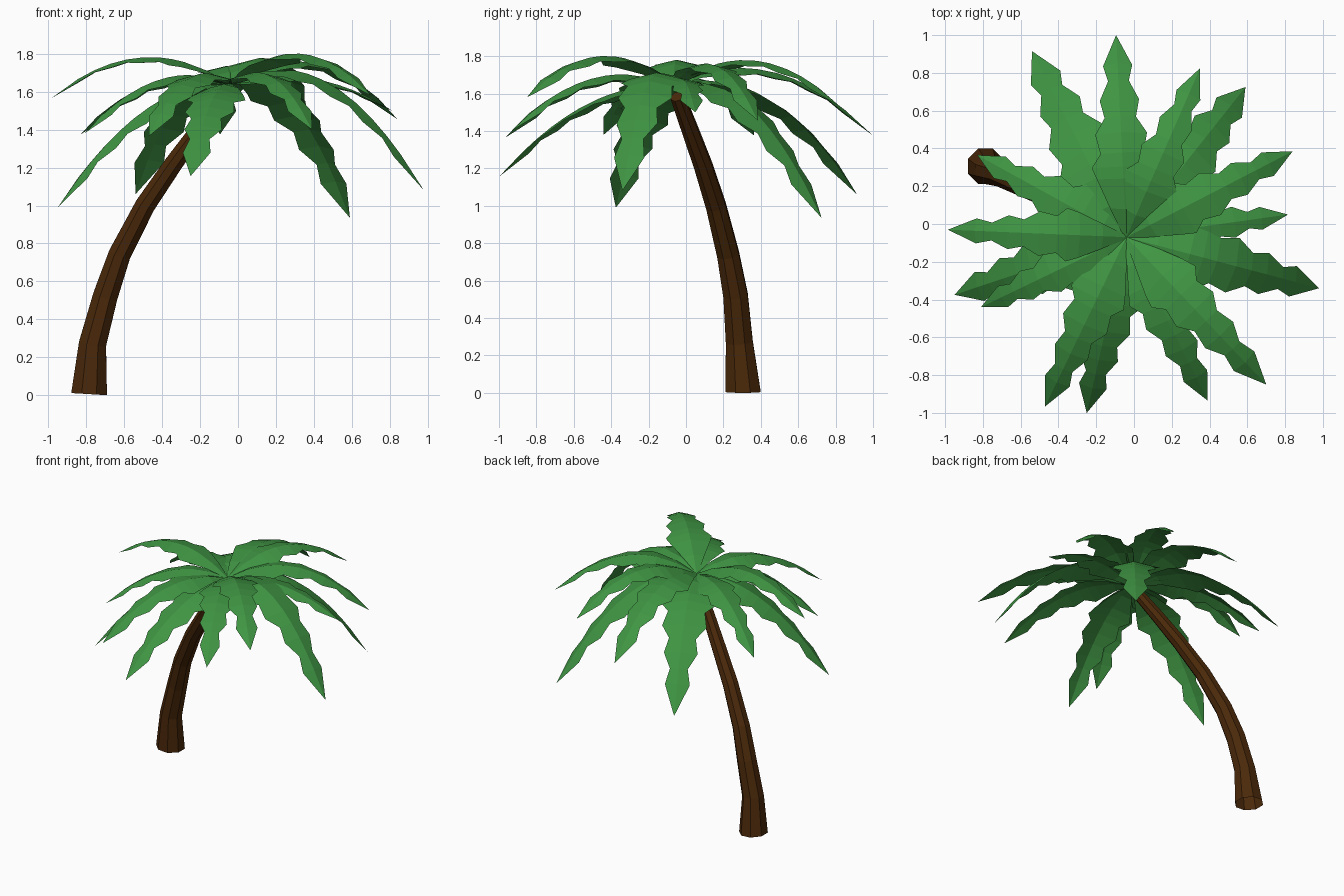
import bpy, bmesh, math
from mathutils import Vector

if "Cube" in bpy.data.objects:
    bpy.data.objects.remove(bpy.data.objects["Cube"])


def material(name, rgb):
    m = bpy.data.materials.new(name)
    m.diffuse_color = (*rgb, 1)
    m.use_nodes = True
    m.node_tree.nodes["Principled BSDF"].inputs["Base Color"].default_value = m.diffuse_color
    return m


def finish(bm, name, mat):
    me = bpy.data.meshes.new(name)
    bm.to_mesh(me)
    bm.free()
    me.materials.append(mat)
    ob = bpy.data.objects.new(name, me)
    bpy.context.collection.objects.link(ob)
    return ob


bark = material("brown bark", (0.070, 0.022, 0.003))
green = material("leaf green", (0.050, 0.300, 0.056))

# Trunk: octagonal rings swept along a leaning curve (x, y, z, radius), open at the foot
path = [(-.785, .305, .005, .098), (-.767, .285, .27, .075), (-.70, .265, .52, .068),
        (-.625, .225, .74, .061), (-.49, .16, 1.0, .055), (-.34, .09, 1.22, .050),
        (-.20, .02, 1.41, .045), (-.06, -.045, 1.585, .039)]
SIDES = 8
bm = bmesh.new()
rings = []
for i, (x, y, z, r) in enumerate(path):
    a = Vector(path[max(i - 1, 0)][:3])
    b = Vector(path[min(i + 1, len(path) - 1)][:3])
    d = Vector((0, 0, 1)) if i == 0 else (b - a).normalized()
    u = Vector((0, 1, 0)).cross(d).normalized()
    v = d.cross(u)
    ring = []
    for k in range(SIDES):
        t = 2 * math.pi * (k + .5) / SIDES
        ring.append(bm.verts.new(Vector((x, y, z)) + r * 1.04 * (u * math.cos(t) + v * math.sin(t))))
    rings.append(ring)
for lo, hi in zip(rings, rings[1:]):
    for k in range(SIDES):
        n = (k + 1) % SIDES
        bm.faces.new((lo[k], lo[n], hi[n], hi[k]))
bm.faces.new(rings[-1])
for v in rings[0]:
    v.co.z = max(0, (-.69 - v.co.x) * .06)
finish(bm, "trunk", bark)

# Frond outline: fraction of arc length, half width (toothed edge)
outline = [(0, .012), (.14, .075), (.27, .135), (.33, .158), (.39, .110), (.48, .132),
           (.56, .080), (.65, .100), (.74, .053), (.83, .074), (1, 0)]
crown = Vector((-.04, -.07, 1.64))


def frond(index, x, y, z_mid, z_tip):
    """Ridged leaf arching from the crown through z_mid to its tip."""
    def point(t):
        z = (crown.z * 2 * (t - .5) * (t - 1) + z_mid * 4 * t * (1 - t)
             + z_tip * 2 * t * (t - .5))
        return Vector((crown.x + (x - crown.x) * t, crown.y + (y - crown.y) * t, z))

    # Running arc length, so that the teeth are spaced along the curve
    lengths = [0]
    for k in range(100):
        lengths.append(lengths[-1] + (point((k + 1) / 100) - point(k / 100)).length)

    def at_length(f):
        return min(range(101), key=lambda k: abs(lengths[k] - f * lengths[-1])) / 100

    side = Vector((-(y - crown.y), x - crown.x, 0)).normalized()
    scale = (point(1) - crown).length / 1.06
    bm = bmesh.new()
    rows = []
    for f, w in outline:
        t, w = at_length(f), w * scale
        p = point(t)
        along = (point(t + .01) - point(t - .01)).normalized()
        up = along.cross(side).normalized()
        mid = bm.verts.new(p)
        if w == 0:
            rows.append((mid, mid, mid))
        else:
            rows.append((bm.verts.new(p + side * w - up * w * .24), mid,
                         bm.verts.new(p - side * w - up * w * .24)))
    for a, b in zip(rows, rows[1:]):
        for j in (0, 1):
            bm.faces.new(list(dict.fromkeys((a[j], a[j + 1], b[j + 1], b[j]))))
    bm.normal_update()
    if sum(face.normal.z for face in bm.faces) < 0:
        bmesh.ops.reverse_faces(bm, faces=bm.faces[:])
    finish(bm, f"frond_{index:02d}", green)


# Fronds: tip x, tip y, height halfway, tip height
fronds = [(-.095, 1.0, 1.715, 1.375), (-.54, .915, 1.58, 1.06), (.35, .825, 1.775, 1.53),
          (.59, .725, 1.54, .935), (.84, .385, 1.75, 1.455), (.815, .05, 1.67, 1.50),
          (.98, -.34, 1.65, 1.08), (.70, -.85, 1.80, 1.58), (.39, -.935, 1.68, 1.40),
          (-.25, -1.0, 1.54, 1.155), (-.47, -.965, 1.67, 1.365), (-.81, -.44, 1.66, 1.38),
          (-.95, -.375, 1.50, .99), (-.985, -.03, 1.78, 1.565), (-.83, .365, 1.65, 1.375)]
for i, f in enumerate(fronds, 1):
    frond(i, *f)
